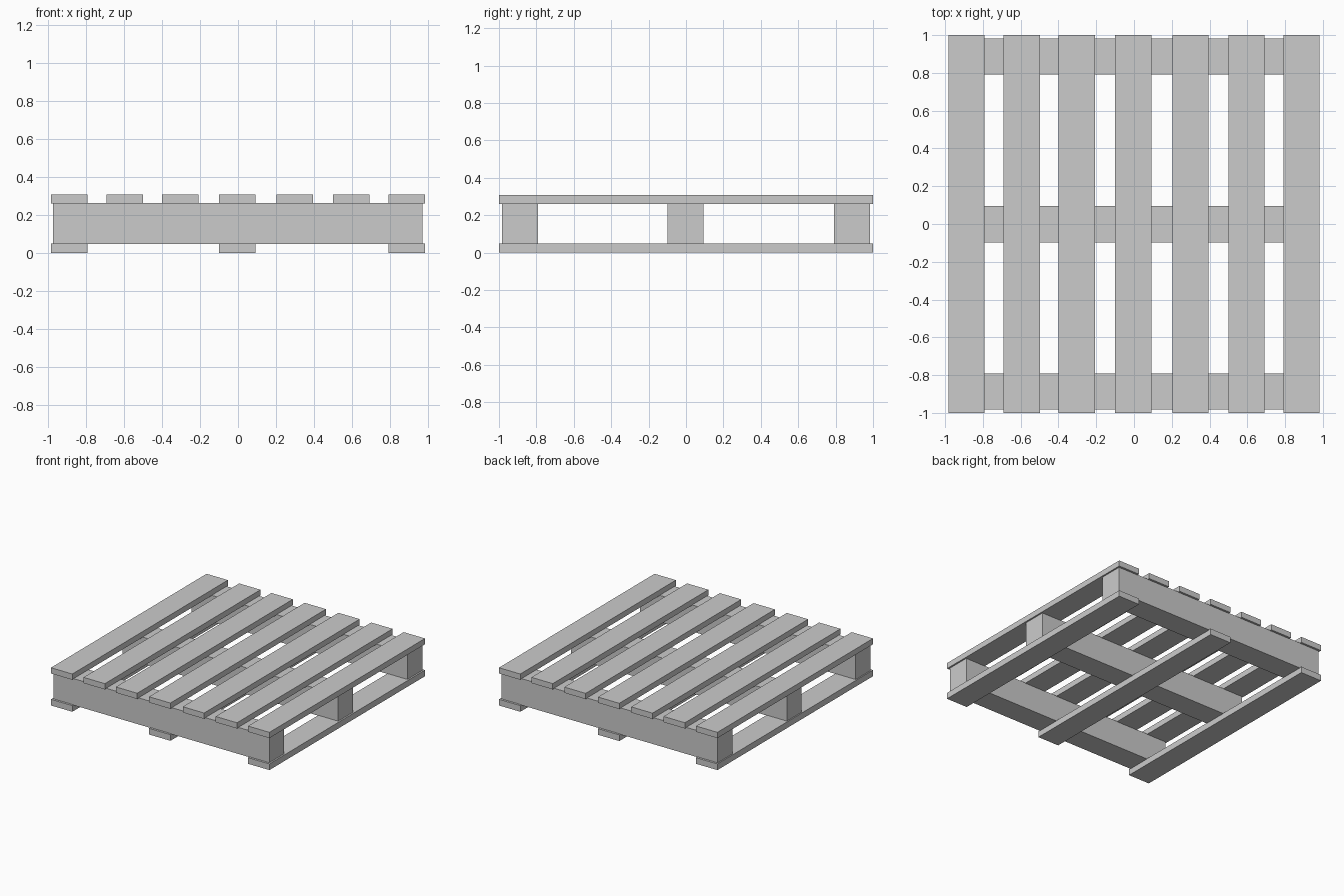
import bpy

if "Cube" in bpy.data.objects:
    bpy.data.objects.remove(bpy.data.objects["Cube"])


def box(name, x, y, z):
    """Add a box from (min, max) ranges along each axis."""
    bpy.ops.mesh.primitive_cube_add(
        size=1, location=[(a + b) / 2 for a, b in (x, y, z)])
    ob = bpy.context.object
    ob.name = name
    ob.scale = [b - a for a, b in (x, y, z)]
    bpy.ops.object.transform_apply(location=False, rotation=False, scale=True)
    return ob


HALF = 0.096                      # half width of every plank
DECK_X = [-0.887, -0.594, -0.303, -0.004, 0.299, 0.595, 0.887]

# Top deck planks, running front to back
for i, x in enumerate(DECK_X):
    box(f"deck_board_{i + 1}", (x - HALF, x + HALF), (-1, 1), (0.26, 0.307))

# Bottom planks under the left, middle and right
for side, x in zip(("left", "middle", "right"), DECK_X[::3]):
    box(f"bottom_board_{side}", (x - HALF, x + HALF), (-1, 1), (0, 0.05))

# Cross beams, running left to right
for side, y in (("front", -0.887), ("middle", -0.002), ("back", 0.887)):
    box(f"cross_beam_{side}", (-0.973, 0.97), (y - HALF, y + HALF), (0.047, 0.263))
